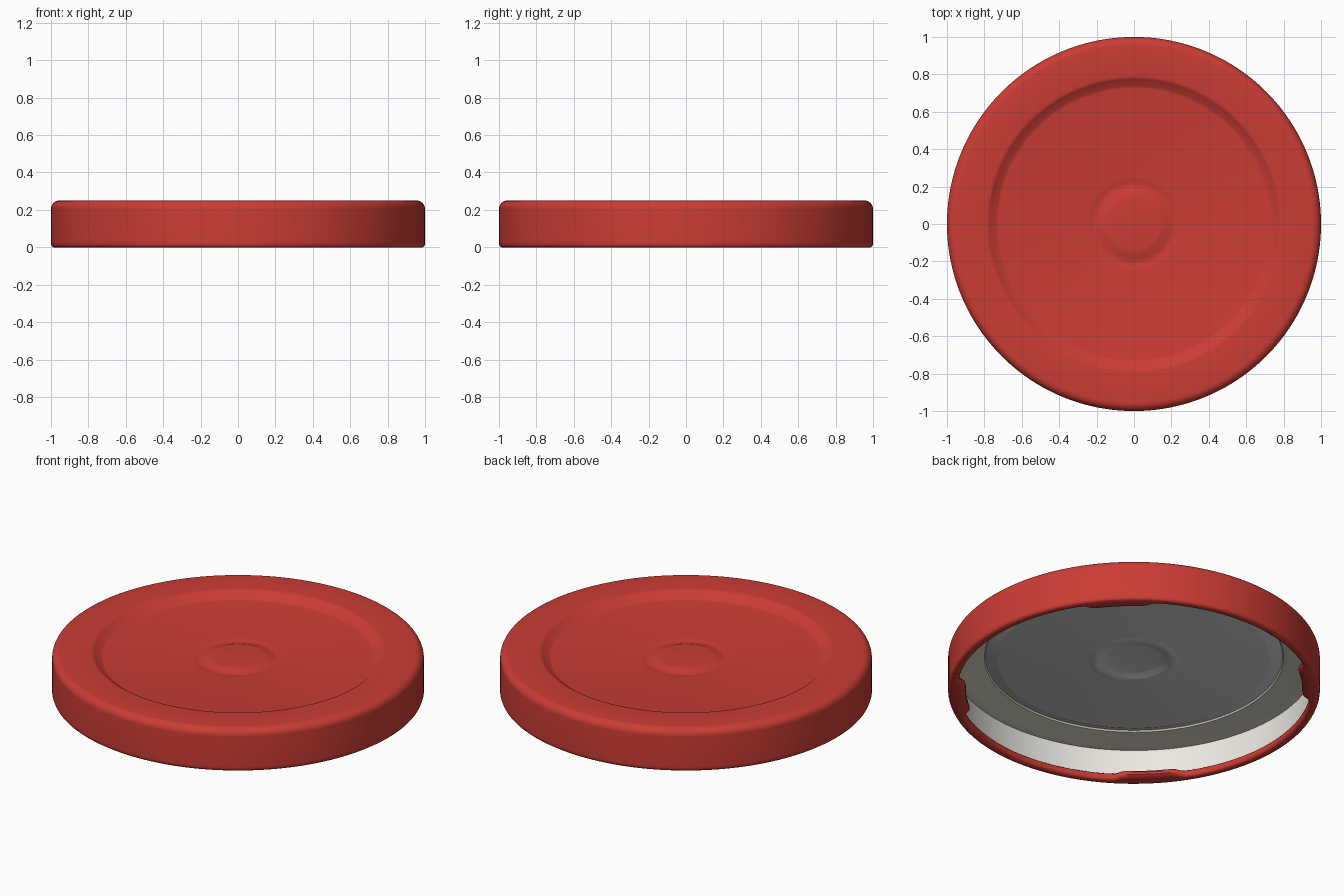
import bpy, bmesh
from math import cos, sin, pi, radians

if "Cube" in bpy.data.objects:
    bpy.data.objects.remove(bpy.data.objects["Cube"])

SEG = 160


def material(name, color):
    m = bpy.data.materials.new(name)
    m.diffuse_color = (*color, 1)
    m.use_nodes = True
    m.node_tree.nodes["Principled BSDF"].inputs["Base Color"].default_value = m.diffuse_color
    return m


def revolve(name, profile, mat, closed=False, radius=lambda r, a: r):
    """Spin an (r, z) profile about z; profiles run clockwise so normals face out."""
    bm = bmesh.new()
    columns = []
    for r, z in profile:
        if r == 0:
            columns.append([bm.verts.new((0, 0, z))] * SEG)
        else:
            ring = []
            for i in range(SEG):
                a = 2 * pi * i / SEG
                q = radius(r, a)
                ring.append(bm.verts.new((q * cos(a), q * sin(a), z)))
            columns.append(ring)
    pairs = list(zip(columns, columns[1:]))
    if closed:
        pairs.append((columns[-1], columns[0]))
    for p, q in pairs:
        for i in range(SEG):
            j = (i + 1) % SEG
            loop = list(dict.fromkeys((p[i], q[i], q[j], p[j])))
            bm.faces.new(loop)
    me = bpy.data.meshes.new(name)
    bm.to_mesh(me)
    bm.free()
    me.materials.append(mat)
    ob = bpy.data.objects.new(name, me)
    bpy.context.collection.objects.link(ob)
    bpy.ops.object.select_all(action='DESELECT')
    ob.select_set(True)
    bpy.context.view_layer.objects.active = ob
    bpy.ops.object.shade_smooth_by_angle(angle=radians(40))
    return ob


def arc(cr, cz, rad, start, end, n):
    return [(cr + rad * cos(radians(start + (end - start) * i / n)),
             cz + rad * sin(radians(start + (end - start) * i / n))) for i in range(n + 1)]


red = material("red_enamel", (0.60, 0.045, 0.035))
cream = material("cream_coating", (0.83, 0.81, 0.75))
gasket_mat = material("gasket_cream", (0.72, 0.69, 0.58))
panel_mat = material("panel_coating", (0.78, 0.78, 0.76))

# Safety button and sunken panel, centre outwards
panel = [(0, .221), (.14, .221), (.155, .2195), (.185, .2085), (.205, .204),
         (.22, .204), (.235, .208), (.25, .21), (.725, .21), (.737, .2125)]

# Outer shell: panel, step, raised rim, rounded shoulder, skirt
shell = panel + [(.775, .244), (.782, .248), (.795, .25)]
shell += arc(.955, .205, .045, 90, 0, 8) + [(1, .025)]
revolve("lid_shell", shell, red)

# Inner face of the panel and its step
inside = [(r, z - .012) for r, z in panel] + [(.775, .218), (.81, .226)]
revolve("inner_panel", inside[::-1], panel_mat)

# Sealing gasket under the rim
gasket = [(.985, .205), (.955, .202), (.93, .206), (.88, .21), (.83, .212), (.805, .215), (.79, .235)]
revolve("gasket", gasket, gasket_mat)

# Inner face of the skirt
revolve("inner_wall", [(.984, .02), (.984, .22)], cream)


# Rolled hem pressed inwards into four lugs
def lug_radius(r, a):
    off = abs((a % (pi / 2)) - pi / 4)
    t = min(1, max(0, (radians(12) - off) / radians(4)))
    t = t * t * (3 - 2 * t)
    inward = max(0, (.985 - r) / .035)
    return r - .045 * t * inward


hem = [(1, .03), (1, .016), (.996, .006), (.987, 0), (.965, 0), (.956, .004), (.951, .012),
       (.95, .025), (.953, .036), (.962, .043), (.985, .045)]
revolve("rolled_hem_with_lugs", hem, red, closed=True, radius=lug_radius)
